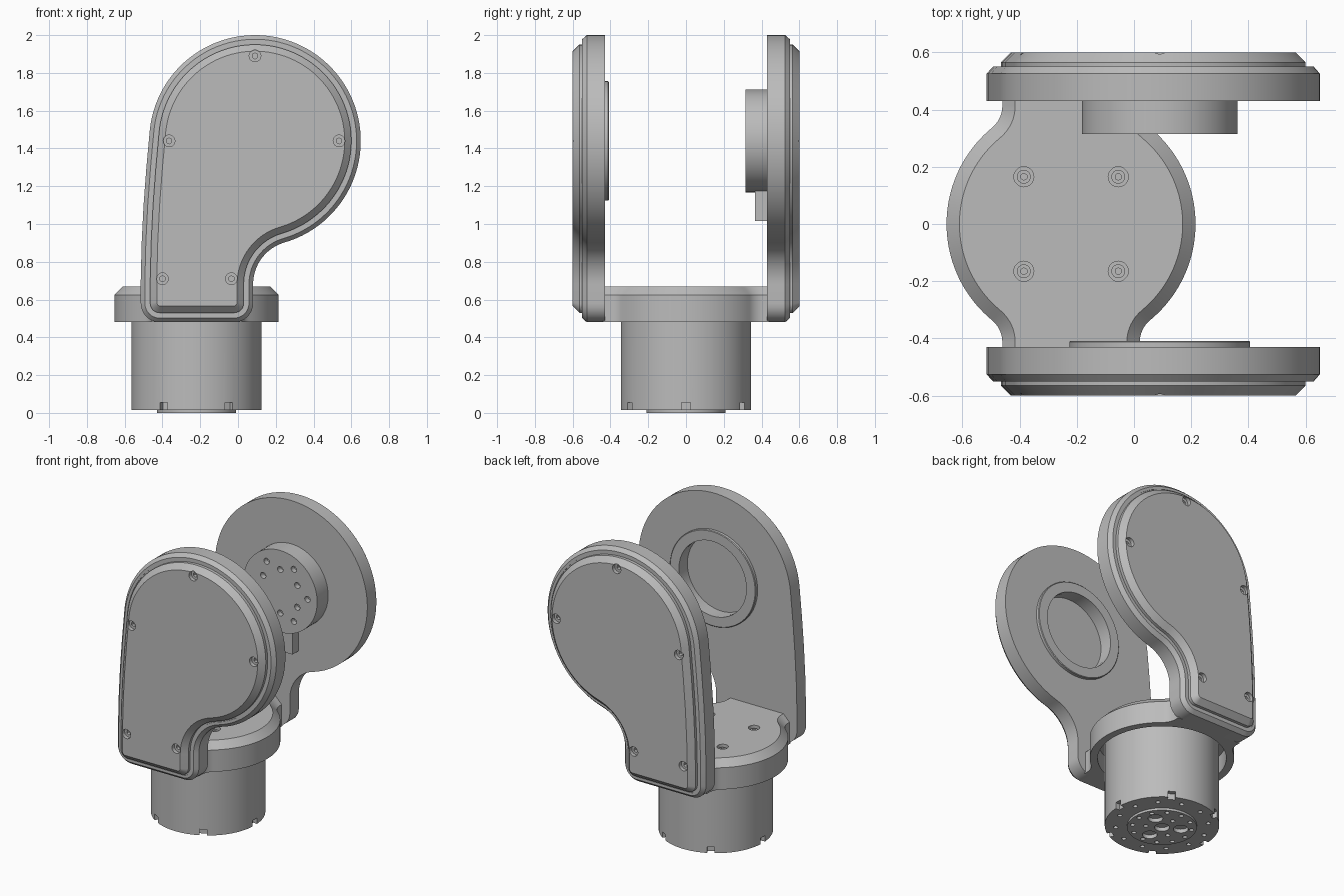
import bpy, bmesh
from math import sin, cos, pi, radians, atan2, sqrt
from mathutils import Matrix, Vector

cube = bpy.data.objects.get("Cube")
if cube:
    bpy.data.objects.remove(cube, do_unlink=True)

grey = bpy.data.materials.new("machined grey")
grey.use_nodes = True
TONE = (0.5, 0.5, 0.5, 1)
grey.diffuse_color = TONE
grey.node_tree.nodes["Principled BSDF"].inputs["Base Color"].default_value = TONE

PX, PZ = 0.09, 1.44      # pivot axis
BX = -0.22               # base axis
SIXTH = pi / 3


def finish(name, bm):
    bmesh.ops.recalc_face_normals(bm, faces=bm.faces)
    mesh = bpy.data.meshes.new(name)
    bm.to_mesh(mesh)
    bm.free()
    mesh.materials.append(grey)
    ob = bpy.data.objects.new(name, mesh)
    bpy.context.collection.objects.link(ob)
    return ob


def loft(name, rings, tube=False):
    """Skin rings of equal count; cap the ends or close into a tube."""
    bm = bmesh.new()
    loops = [[bm.verts.new(p) for p in ring] for ring in rings]
    pairs = list(zip(loops, loops[1:]))
    if tube:
        pairs.append((loops[-1], loops[0]))
    else:
        bm.faces.new(loops[0])
        bm.faces.new(loops[-1])
    for a, b in pairs:
        for i in range(len(a)):
            j = (i + 1) % len(a)
            bm.faces.new((a[i], a[j], b[j], b[i]))
    return finish(name, bm)


def cylinders(name, items, axis="Z", segs=24):
    """items: (centre, radius, length), all along one axis."""
    bm = bmesh.new()
    rot = Matrix.Rotation(pi / 2, 4, "X") if axis == "Y" else Matrix()
    for centre, r, length in items:
        bmesh.ops.create_cone(bm, cap_ends=True, segments=segs, radius1=r, radius2=r,
                              depth=length, matrix=Matrix.Translation(centre) @ rot)
    return finish(name, bm)


def boxes(name, items):
    """items: (centre, size, turn about z)."""
    bm = bmesh.new()
    for centre, size, turn in items:
        m = Matrix.Translation(centre) @ Matrix.Rotation(turn, 4, "Z") @ Matrix.Diagonal((*size, 1))
        bmesh.ops.create_cube(bm, size=1, matrix=m)
    return finish(name, bm)


def cut(target, cutter):
    cutter.hide_render = True
    mod = target.modifiers.new("cut", "BOOLEAN")
    mod.operation, mod.solver, mod.object = "DIFFERENCE", "EXACT", cutter
    bpy.context.view_layer.objects.active = target
    bpy.ops.object.modifier_apply(modifier=mod.name)
    bpy.data.objects.remove(cutter, do_unlink=True)


def drill(target, items, axis="Z", segs=20):
    cut(target, cylinders("cutter", items, axis, segs))


def arc(cx, cy, r, a0, a1, n):
    return [(cx + r * cos(a0 + (a1 - a0) * i / n), cy + r * sin(a0 + (a1 - a0) * i / n))
            for i in range(n + 1)]


def around(r, count, start=0.0):
    return [(r * cos(start + i * 2 * pi / count), r * sin(start + i * 2 * pi / count))
            for i in range(count)]


# Side arm outline, inset by d
def arm_outline(d):
    f = 0.23
    fx = 0.08 + f
    fz = PZ - sqrt((0.56 + f) ** 2 - (fx - PX) ** 2)
    a = atan2(fz - PZ, fx - PX)
    c = max(0.1 - d, 0.02)
    left, right, low = -0.515 + d, 0.08 - d, 0.48 + d
    pts = arc(PX, PZ, 0.56 - d, a, radians(174), 72)
    pts += [(x + d, z) for x, z in ((-0.485, 1.3), (-0.5, 1.1), (-0.51, 0.9), (-0.515, 0.7))]
    pts += arc(left + c, low + c, c, pi, 1.5 * pi, 8)
    pts += arc(right - c, low + c, c, -pi / 2, 0, 8)
    pts += arc(fx, fz, f + d, pi, a + pi, 16)
    return pts


def arm(name, s):
    steps = ((0.43, 0), (0.525, 0), (0.55, 0.022), (0.55, 0.04), (0.545, 0.04),
             (0.545, 0.05), (0.565, 0.05), (0.6, 0.085))
    ob = loft(name, [[(x, s * y, z) for x, z in arm_outline(d)] for y, d in steps])
    spots = ((PX, 1.89), (-0.365, PZ), (0.535, PZ), (-0.4, 0.71), (-0.035, 0.71))
    drill(ob, [((x, s * 0.6, z), 0.031, 0.05) for x, z in spots], "Y")
    drill(ob, [((x, s * 0.58, z), 0.016, 0.05) for x, z in spots], "Y", 6)
    return ob


front_arm = arm("front_arm", -1)
back_arm = arm("back_arm", 1)

# Bearing socket inside the front arm
drill(front_arm, [((PX, -0.45, PZ), 0.25, 0.1)], "Y", 64)


def circle_y(r, y):
    return [(PX + x, y, PZ + z) for x, z in around(r, 64)]


bearing_ring = loft("bearing_ring", [circle_y(0.248, -0.445), circle_y(0.316, -0.445),
                                     circle_y(0.316, -0.412), circle_y(0.312, -0.408),
                                     circle_y(0.248, -0.408)], tube=True)

# Output hub on the back arm
output_hub = cylinders("output_hub", [((PX, 0.38, PZ), 0.272, 0.13)], "Y", 64)
spots = around(0.2, 6) + around(0.145, 6, pi / 6)
drill(output_hub, [((PX + x, 0.32, PZ + z), 0.02, 0.06) for x, z in spots], "Y")
cable_tab = boxes("cable_tab", [((PX, 0.4, 1.11), (0.11, 0.07, 0.19), 0)])


# Round base with necks that meet both arms
def base_outline(d):
    r, f, w = 0.435 - d, 0.1 + d, 0.24 - d
    cx = w + f
    cy = sqrt((r + f) ** 2 - cx ** 2)
    a = atan2(cy, cx)
    quarter = arc(0, 0, r, 0, a, 20) + arc(cx, cy, f, a + pi, pi, 8)[1:] + [(w, 0.44)]
    half = quarter + [(-x, y) for x, y in reversed(quarter)]
    return half + [(x, -y) for x, y in reversed(half)][1:-1]


base_plate = loft("base_plate", [[(BX + x, y, z) for x, y in base_outline(d)]
                                 for z, d in ((0.48, 0), (0.625, 0), (0.67, 0.045))])
drill(base_plate, [((BX, 0, 0.5), 0.388, 0.2)], segs=64)
bolts = [(BX + sx * 0.165, sy * 0.165) for sx in (-1, 1) for sy in (-1, 1)]
drill(base_plate, [((x, y, 0.67), 0.035, 0.06) for x, y in bolts])
base_bolts = cylinders("base_bolts", [((x, y, 0.645), 0.024, 0.02) for x, y in bolts])
drill(base_bolts, [((x, y, 0.66), 0.012, 0.03) for x, y in bolts], segs=6)

# Motor housing with notched lower rim
motor_housing = cylinders("motor_housing", [((BX, 0, 0.3175), 0.345, 0.605)], segs=96)
cut(motor_housing, boxes("cutter", [((BX + x, y, 0.03), (0.06, 0.046, 0.05), i * SIXTH)
                                    for i, (x, y) in enumerate(around(0.345, 6))]))
drill(motor_housing, [((BX + x, y, 0.015), 0.014, 0.06) for x, y in around(0.28, 12, pi / 12)])

# Output flange underneath, with pockets and screw holes
motor_flange = cylinders("motor_flange", [((BX, 0, 0.02), 0.21, 0.04)], segs=64)
holes = [((BX, 0, 0), 0.045, 0.05)]
holes += [((BX + x, y, 0), 0.045, 0.05) for x, y in around(0.115, 3, pi / 6)]
holes += [((BX + x, y, 0), 0.014, 0.05) for x, y in around(0.18, 12)]
holes += [((BX + x, y, 0), 0.014, 0.05) for x, y in around(0.1, 3, -pi / 6)]
drill(motor_flange, holes)
drill(motor_housing, [((BX, 0, 0.015), 0.2, 0.04)], segs=64)

# Smooth curved walls, keep edges crisp
bpy.ops.object.select_all(action="DESELECT")
for ob in (front_arm, back_arm, bearing_ring, output_hub, cable_tab, base_plate,
           base_bolts, motor_housing, motor_flange):
    ob.select_set(True)
bpy.context.view_layer.objects.active = front_arm
bpy.ops.object.shade_smooth_by_angle(angle=radians(25))
